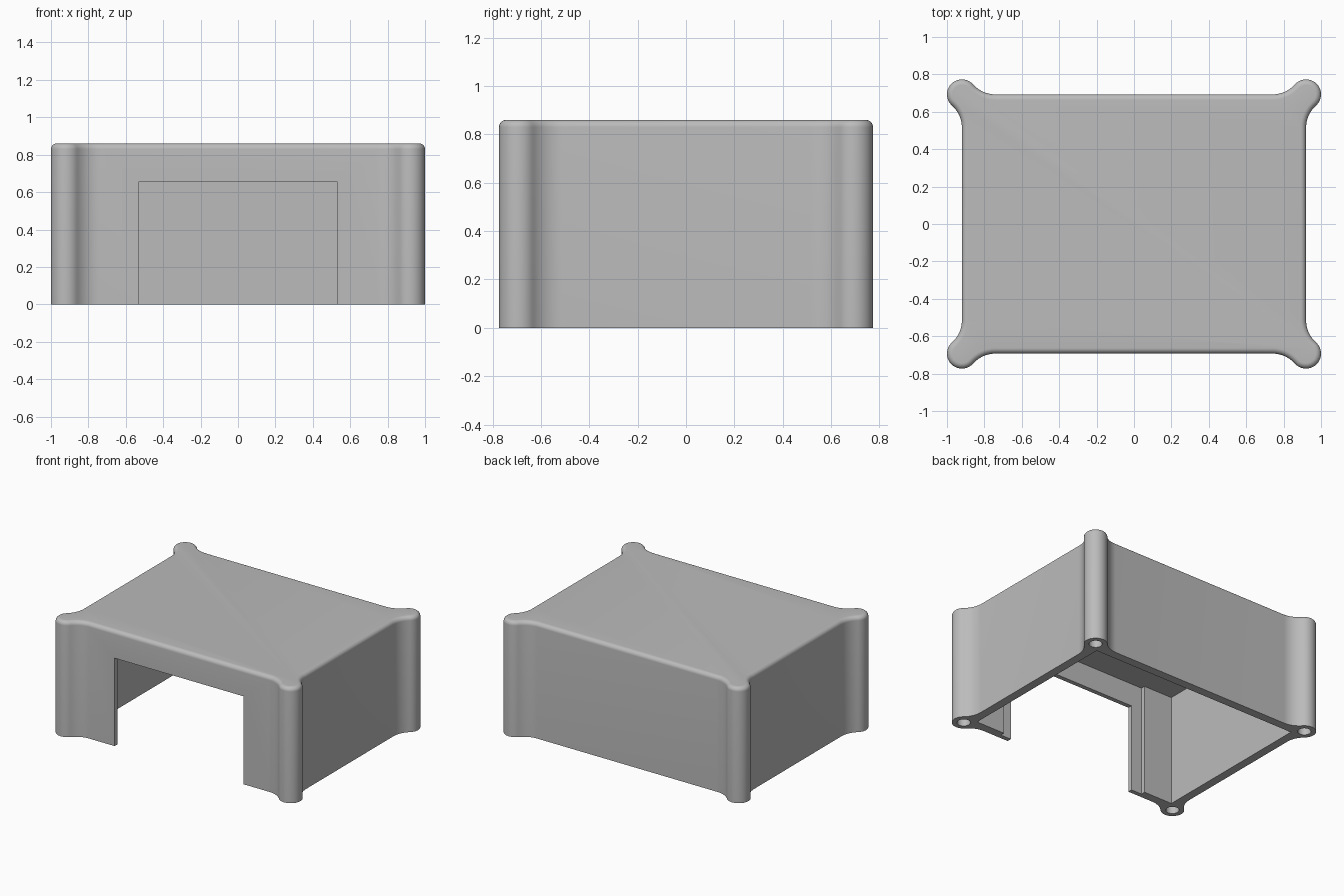
import bpy, bmesh
from math import sin, cos, pi, atan2, sqrt, radians

cube = bpy.data.objects.get("Cube")
if cube:
    bpy.data.objects.remove(cube, do_unlink=True)

HX, HY, HEIGHT = 0.92, 0.693, 0.86      # wall planes, also the post centres
POST, FILLET, ROUND = 0.08, 0.16, 0.03  # radii
INNER_X, INNER_Y, CEILING = 0.856, 0.628, 0.825

grey = bpy.data.materials.new("light_grey")
grey.use_nodes = True
grey.diffuse_color = (0.5, 0.5, 0.5, 1)
grey.node_tree.nodes["Principled BSDF"].inputs["Base Color"].default_value = (0.5, 0.5, 0.5, 1)


def arc(cx, cy, r, a, b, n):
    return [(cx + r * cos(a + (b - a) * i / n), cy + r * sin(a + (b - a) * i / n))
            for i in range(n + 1)]


def outline(inset):
    """Rectangle with a round post blended into each corner, shrunk by inset."""
    w = sqrt((FILLET + POST) ** 2 - FILLET ** 2)
    f = FILLET + inset
    q = arc(HX + FILLET, HY - w, f, pi, atan2(w, -FILLET), 10)[:-1]
    q += arc(HX, HY, POST - inset, atan2(-w, FILLET), atan2(FILLET, -w), 24)
    q += arc(HX - w, HY + FILLET, f, atan2(-FILLET, w), -pi / 2, 10)[1:]
    pts = []
    for sx, sy in ((1, 1), (-1, 1), (-1, -1), (1, -1)):
        part = [(x * sx, y * sy) for x, y in q]
        pts += part if sx * sy > 0 else part[::-1]
    return pts


def loft(name, rings):
    """Closed solid through a stack of (points, z) rings."""
    bm = bmesh.new()
    loops = [[bm.verts.new((x, y, z)) for x, y in pts] for pts, z in rings]
    n = len(loops[0])
    for lo, hi in zip(loops, loops[1:]):
        for i in range(n):
            j = (i + 1) % n
            bm.faces.new((lo[i], lo[j], hi[j], hi[i]))
    bm.faces.new(loops[0][::-1])
    bm.faces.new(loops[-1])
    bmesh.ops.recalc_face_normals(bm, faces=bm.faces)
    mesh = bpy.data.meshes.new(name)
    bm.to_mesh(mesh)
    bm.free()
    mesh.materials.append(grey)
    obj = bpy.data.objects.new(name, mesh)
    bpy.context.collection.objects.link(obj)
    return obj


def cut(target, cutter):
    cutter.hide_render = True
    mod = target.modifiers.new("cut", 'BOOLEAN')
    mod.operation, mod.solver, mod.object = 'DIFFERENCE', 'EXACT', cutter
    bpy.context.view_layer.objects.active = target
    bpy.ops.object.modifier_apply(modifier=mod.name)
    bpy.data.objects.remove(cutter, do_unlink=True)


# Outer shell with a rounded top edge
rings = [(outline(0), 0)]
for i in range(9):
    a = pi / 2 * i / 8
    rings.append((outline(ROUND * (1 - cos(a))), HEIGHT - ROUND + ROUND * sin(a)))
cover = loft("cover", rings)

# Hollow inside, with a shallow recess behind the front opening
cavity = [(-INNER_X, -INNER_Y), (-0.62, -INNER_Y), (-0.62, -0.66), (0.62, -0.66),
          (0.62, -INNER_Y), (INNER_X, -INNER_Y), (INNER_X, INNER_Y), (-INNER_X, INNER_Y)]
cut(cover, loft("cavity_cutter", [(cavity, -0.1), (cavity, CEILING)]))

# Front opening
door = [(-0.532, -0.9), (0.532, -0.9), (0.532, -0.5), (-0.532, -0.5)]
cut(cover, loft("opening_cutter", [(door, -0.1), (door, 0.655)]))

# Screw holes in the posts
for sx in (-1, 1):
    for sy in (-1, 1):
        hole = arc(sx * HX, sy * HY, 0.045, 0, 2 * pi, 32)[:-1]
        cut(cover, loft("hole_cutter", [(hole, -0.1), (hole, 0.6)]))

bpy.ops.object.select_all(action='DESELECT')
cover.select_set(True)
bpy.context.view_layer.objects.active = cover
bpy.ops.object.shade_smooth_by_angle(angle=radians(30))
